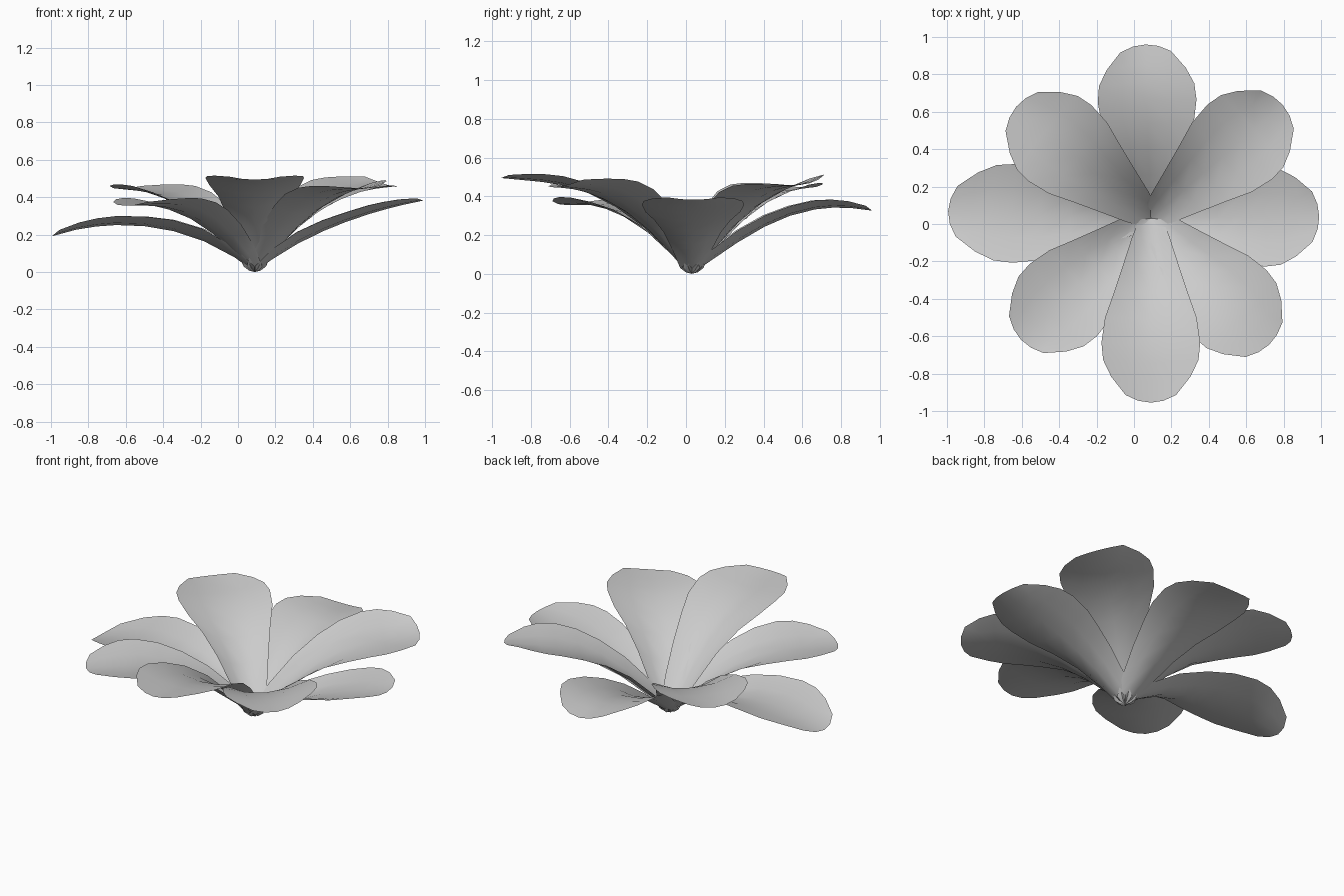
import bpy
from math import radians, cos, sin

if "Cube" in bpy.data.objects:
    bpy.data.objects.remove(bpy.data.objects["Cube"])

CENTRE = (0.09, 0.03)
COLUMNS = (-1, -0.5, 0, 0.5, 1)

# Shared petal section: position along petal, half width, edge lift
SECTIONS = [
    (0.00, 0.060, 0.030), (0.10, 0.100, 0.055), (0.25, 0.148, 0.065),
    (0.40, 0.197, 0.060), (0.54, 0.245, 0.052), (0.68, 0.264, 0.048),
    (0.78, 0.255, 0.042), (0.88, 0.212, 0.034), (0.995, 0.135, 0.020),
]

# Petal: name, heading, length, spine heights at each quarter, sideways roll
PETALS = [
    ("right", 0.6, 0.905, (0.15, 0.255, 0.33, 0.383), 0),
    ("back_right", 40.7, 0.935, (0.22, 0.37, 0.44, 0.468), 0.028),
    ("back", 91.8, 0.935, (0.16, 0.285, 0.34, 0.325), 0),
    ("back_left", 140.4, 0.94, (0.21, 0.36, 0.425, 0.445), 0),
    ("left", 177.9, 1.09, (0.165, 0.24, 0.247, 0.19), 0),
    ("front_left", 223, 0.955, (0.19, 0.31, 0.353, 0.355), 0),
    ("front", 270, 0.99, (0.24, 0.40, 0.47, 0.495), 0),
    ("front_right", 313, 0.93, (0.21, 0.36, 0.43, 0.452), 0.018),
]


def spine(t, heights):
    """Smooth curve through the quarter-point heights, starting at zero."""
    knots = (0, 0.25, 0.5, 0.75, 1)
    total = 0
    for i, z in enumerate((0, *heights)):
        for j, k in enumerate(knots):
            if j != i:
                z *= (t - k) / (knots[i] - k)
        total += z
    return total


def make_petal(name, heading, length, heights, roll):
    a = radians(heading)
    verts, faces = [], []
    n = len(COLUMNS)
    for t, half_width, lift in SECTIONS:
        for u in COLUMNS:
            # rounded tip: outer columns fall short of the midrib
            s = t - 0.042 * u * u * t ** 4
            d, w = s * length, u * half_width
            z = spine(s, heights) + lift * u * u + roll * u * t
            verts.append((CENTRE[0] + d * cos(a) - w * sin(a),
                          CENTRE[1] + d * sin(a) + w * cos(a), z))
    for r in range(len(SECTIONS) - 1):
        for c in range(n - 1):
            i = r * n + c
            faces.append((i, i + n, i + n + 1, i + 1)[::-1][::-1])
    mesh = bpy.data.meshes.new(name + "_petal")
    mesh.from_pydata(verts, [], faces)
    mesh.shade_smooth()
    obj = bpy.data.objects.new(name + "_petal", mesh)
    bpy.context.collection.objects.link(obj)


for petal in PETALS:
    make_petal(*petal)
